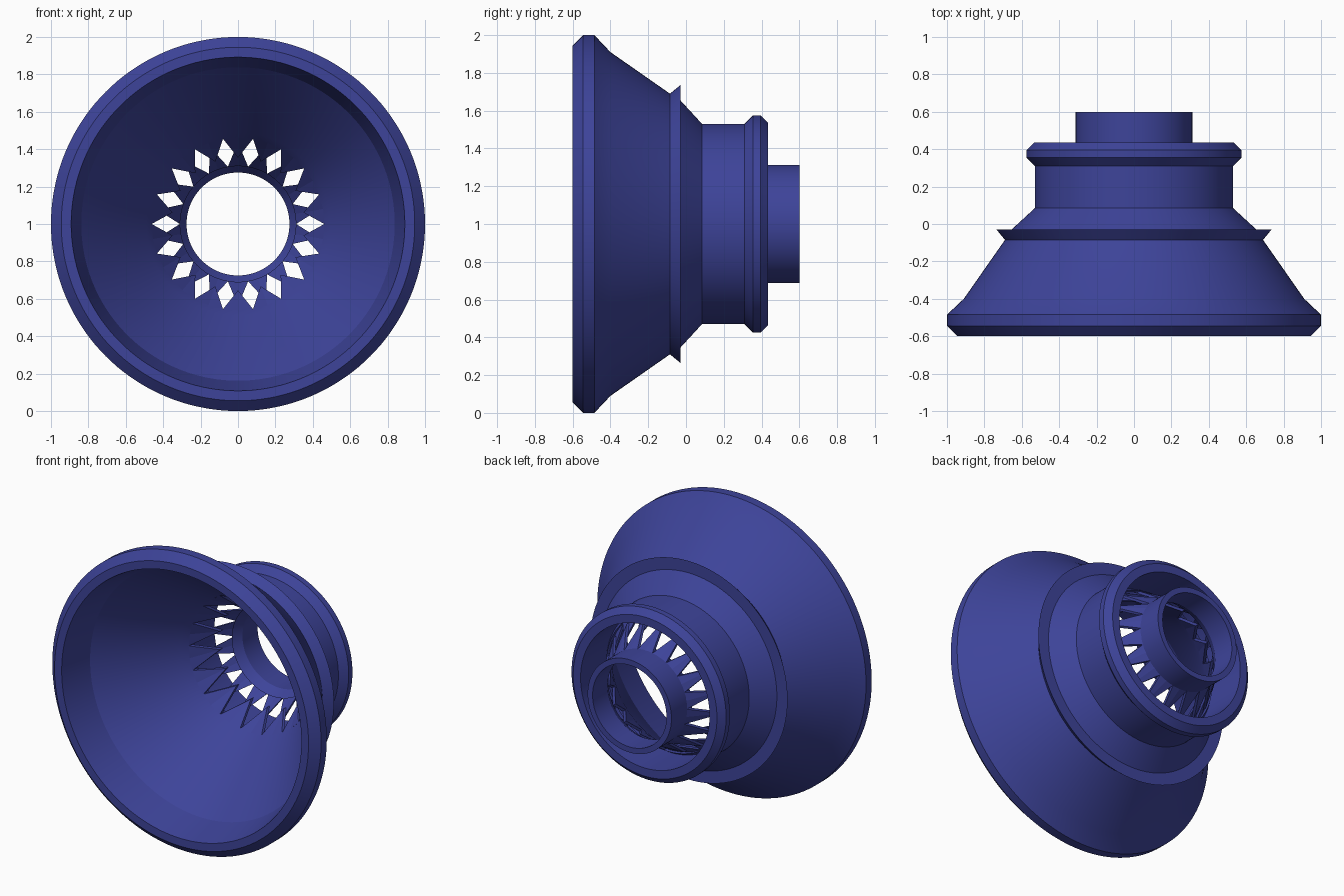
import bpy, bmesh, math
from mathutils import Vector

if "Cube" in bpy.data.objects:
    bpy.data.objects.remove(bpy.data.objects["Cube"])

AXIS_Z = 1.0
TEETH = 18
SEGMENTS = 144

blue = bpy.data.materials.new("deep blue")
blue.diffuse_color = (0.047, 0.057, 0.32, 1)
blue.use_nodes = True
blue.node_tree.nodes["Principled BSDF"].inputs["Base Color"].default_value = blue.diffuse_color


def polar(r, angle, y):
    return Vector((r * math.cos(angle), y, AXIS_Z + r * math.sin(angle)))


def finish(name, bm, smooth=True):
    bmesh.ops.recalc_face_normals(bm, faces=bm.faces)
    mesh = bpy.data.meshes.new(name)
    bm.to_mesh(mesh)
    bm.free()
    mesh.materials.append(blue)
    obj = bpy.data.objects.new(name, mesh)
    bpy.context.collection.objects.link(obj)
    if smooth:
        bpy.ops.object.select_all(action='DESELECT')
        obj.select_set(True)
        bpy.context.view_layer.objects.active = obj
        bpy.ops.object.shade_smooth_by_angle(angle=math.radians(20))
    return obj


def lathe(name, profile):
    """Revolve a closed (y, radius) profile around the horizontal axis."""
    bm = bmesh.new()
    rings = [[bm.verts.new(polar(r, math.tau * i / SEGMENTS, y)) for y, r in profile]
             for i in range(SEGMENTS)]
    n = len(profile)
    for i in range(SEGMENTS):
        a, b = rings[i], rings[(i + 1) % SEGMENTS]
        for j in range(n):
            k = (j + 1) % n
            bm.faces.new((a[j], a[k], b[k], b[j]))
    return finish(name, bm)


def funnel(r, depth=0.0):
    """Position along the axis of the throat cone at radius r."""
    return 0.09 + (0.49 - r) * 1.63 + depth


THICK = 0.055

# Horn body: rolled front rim, cone with ridge, neck, back flange and hollow throat
lathe("horn_body", [
    (-0.60, 0.945), (-0.545, 1.0), (-0.485, 1.0), (-0.40, 0.91),
    (-0.085, 0.69), (-0.03, 0.735), (-0.03, 0.655), (0.085, 0.53),
    (0.31, 0.53), (0.355, 0.575), (0.395, 0.575), (0.435, 0.535),
    (0.435, 0.48), (funnel(0.48, THICK), 0.48), (funnel(0.46, THICK), 0.46),
    (funnel(0.46), 0.46), (0.09, 0.49), (-0.375, 0.838), (-0.60, 0.892),
])

# Hub tube at the back
lathe("hub_tube", [
    (0.60, 0.312), (0.60, 0.275), (funnel(0.275), 0.275),
    (funnel(0.312), 0.312),
])


def teeth(name, base_r, tip_r, d0, d1):
    """Ring of triangular teeth lying on the throat cone."""
    bm = bmesh.new()
    half = math.pi / TEETH
    for i in range(TEETH):
        mid = math.tau * (i + 0.5) / TEETH
        outline = [(base_r, mid - half), (base_r, mid), (base_r, mid + half), (tip_r, mid)]
        front = [bm.verts.new(polar(r, a, funnel(r, d0))) for r, a in outline]
        back = [bm.verts.new(polar(r, a, funnel(r, d1))) for r, a in outline]
        for layer in (front, back):
            bm.faces.new((layer[0], layer[1], layer[3]))
            bm.faces.new((layer[1], layer[2], layer[3]))
        for j in range(4):
            k = (j + 1) % 4
            bm.faces.new((front[j], front[k], back[k], back[j]))
    return finish(name, bm, smooth=False)


# Two opposed tooth rings leave diamond openings between them
teeth("outer_teeth", 0.462, 0.355, 0.0, THICK / 2)
teeth("hub_teeth", 0.311, 0.437, THICK / 2, THICK)
